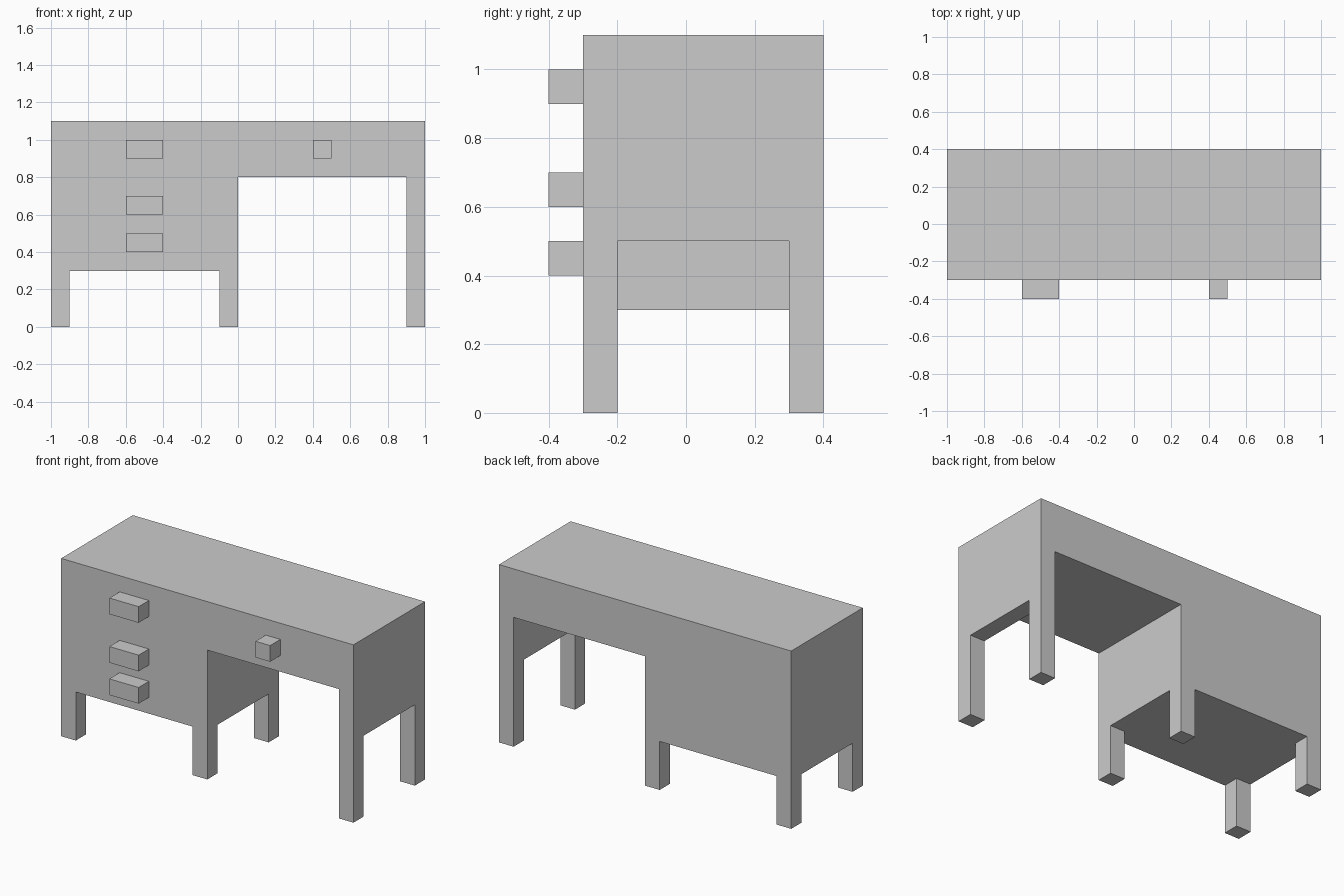
import bpy, bmesh
from mathutils import Matrix, Vector

if "Cube" in bpy.data.objects:
    bpy.data.objects.remove(bpy.data.objects["Cube"])


def box(bm, lo, hi):
    lo, hi = Vector(lo), Vector(hi)
    m = Matrix.Translation((lo + hi) / 2) @ Matrix.Diagonal((*(hi - lo), 1))
    bmesh.ops.create_cube(bm, size=1, matrix=m)


def finish(bm, name):
    bmesh.ops.recalc_face_normals(bm, faces=bm.faces)
    me = bpy.data.meshes.new(name)
    bm.to_mesh(me)
    bm.free()
    bpy.context.collection.objects.link(bpy.data.objects.new(name, me))


def cut(bm, point, normal):
    bmesh.ops.bisect_plane(bm, geom=bm.verts[:] + bm.edges[:] + bm.faces[:],
                           plane_co=point, plane_no=normal)


def pull_down(bm, test, z):
    """Extrude the underside faces chosen by test(x, y) down to height z."""
    bm.normal_update()
    faces = []
    for f in bm.faces:
        c = f.calc_center_median()
        if f.normal.z < -0.5 and test(c.x, c.y):
            faces.append(f)
    new = bmesh.ops.extrude_face_region(bm, geom=faces)["geom"]
    for v in new:
        if isinstance(v, bmesh.types.BMVert):
            v.co.z = z


# Desk frame: top slab, then cabinet, side panel and legs pulled from its underside
bm = bmesh.new()
box(bm, (-1, -0.3, 0.8), (1, 0.4, 1.1))
for x in (-0.9, -0.1, 0, 0.9):
    cut(bm, (x, 0, 0), (1, 0, 0))
for y in (-0.2, 0.3):
    cut(bm, (0, y, 0), (0, 1, 0))
pull_down(bm, lambda x, y: x < 0, 0.3)
pull_down(bm, lambda x, y: x > 0.9, 0.5)
pull_down(bm, lambda x, y: abs(y - 0.05) > 0.25 and (abs(x) > 0.9 or -0.1 < x < 0), 0)
bmesh.ops.dissolve_limit(bm, angle_limit=0.01, verts=bm.verts, edges=bm.edges)
finish(bm, "desk_frame")

# Drawer handles and the small knob
for name, x0, x1, z in (("top_drawer_handle", -0.6, -0.4, 0.9),
                        ("middle_drawer_handle", -0.6, -0.4, 0.6),
                        ("bottom_drawer_handle", -0.6, -0.4, 0.4),
                        ("right_drawer_knob", 0.4, 0.5, 0.9)):
    bm = bmesh.new()
    box(bm, (x0, -0.4, z), (x1, -0.3, z + 0.1))
    finish(bm, name)
